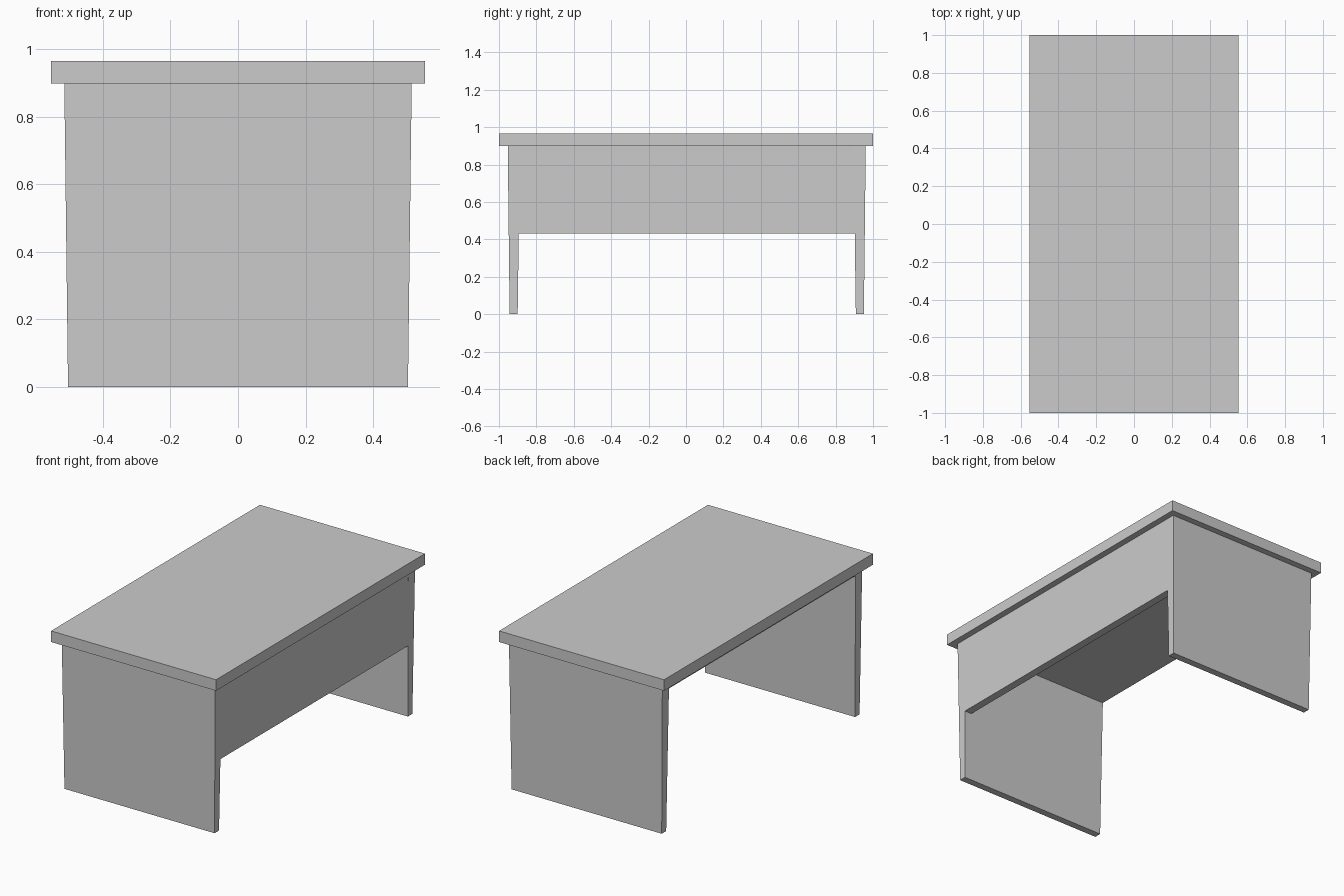
import bpy

if "Cube" in bpy.data.objects:
    bpy.data.objects.remove(bpy.data.objects["Cube"])

SHIFT = 0.004  # the base sits very slightly off centre in y


def tapered_block(name, bottom, top, shift=0.0):
    """Block between two horizontal rectangles, each (x0, x1, y0, y1, z)."""
    verts = []
    for x0, x1, y0, y1, z in (bottom, top):
        verts += [(x0, y0, z), (x1, y0, z), (x1, y1, z), (x0, y1, z)]
    faces = [(3, 2, 1, 0), (4, 5, 6, 7)]
    faces += [(i, (i + 1) % 4, (i + 1) % 4 + 4, i + 4) for i in range(4)]
    mesh = bpy.data.meshes.new(name)
    mesh.from_pydata(verts, [], faces)
    obj = bpy.data.objects.new(name, mesh)
    obj.location.y = shift
    bpy.context.collection.objects.link(obj)
    return obj


# Overhanging desk top
tapered_block("desk_top", (-0.553, 0.553, -1, 1, 0.898), (-0.553, 0.553, -1, 1, 0.965))

# End panels, slightly narrower and thinner at the floor, mirrored front to back
leg = tapered_block("end_panels",
                    (-0.503, 0.503, -0.947, -0.904, 0),
                    (-0.514, 0.514, -0.957, -0.892, 0.898), SHIFT)
mirror = leg.modifiers.new("mirror", "MIRROR")
mirror.use_axis = (False, True, False)

# Thin board joining the end panels under the desk top
tapered_block("support_board",
              (-0.5135, 0.5135, -0.893, 0.893, 0.862),
              (-0.514, 0.514, -0.893, 0.893, 0.898), SHIFT)

# Half-height modesty panel flush with the +x edges of the end panels
tapered_block("modesty_panel",
              (0.46, 0.5083, -0.899, 0.899, 0.432),
              (0.455, 0.5135, -0.893, 0.893, 0.862), SHIFT)
